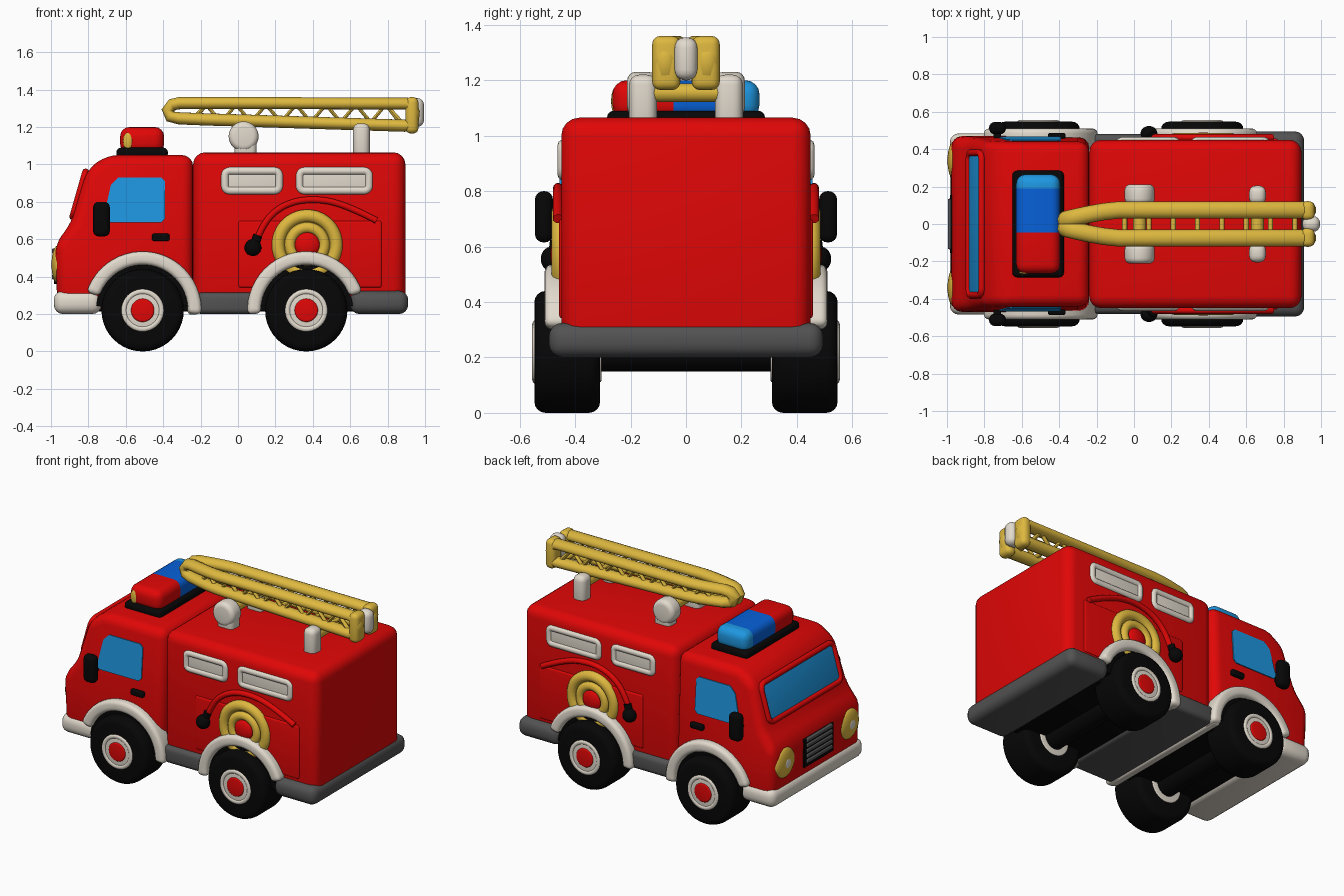
import bpy, bmesh, math
from mathutils import Matrix, Vector

if "Cube" in bpy.data.objects:
    bpy.data.objects.remove(bpy.data.objects["Cube"])


def material(name, r, g, b):
    m = bpy.data.materials.new(name)
    m.use_nodes = True
    m.diffuse_color = (r, g, b, 1)
    node = next(n for n in m.node_tree.nodes if n.type == 'BSDF_PRINCIPLED')
    node.inputs["Base Color"].default_value = (r, g, b, 1)
    node.inputs["Roughness"].default_value = 0.6
    return m


RED = material("red paint", 0.75, 0.002, 0.002)
WHITE = material("warm white", 0.76, 0.7, 0.61)
GREY = material("dark grey", 0.085, 0.085, 0.085)
BLACK = material("black rubber", 0.002, 0.002, 0.002)
YELLOW = material("ladder yellow", 0.73, 0.48, 0.05)
GLASS = material("window blue", 0.013, 0.31, 0.75)
BLUE = material("lamp blue", 0.002, 0.12, 0.7)


def finish(name, bm, *mats):
    bmesh.ops.recalc_face_normals(bm, faces=bm.faces)
    mesh = bpy.data.meshes.new(name)
    bm.to_mesh(mesh)
    bm.free()
    for m in mats:
        mesh.materials.append(m)
    for p in mesh.polygons:
        p.use_smooth = True
    mesh.set_sharp_from_angle(angle=math.radians(40))
    ob = bpy.data.objects.new(name, mesh)
    bpy.context.collection.objects.link(ob)
    return ob


def round_edges(bm, width, segments=4, min_angle=0.1):
    edges = [e for e in bm.edges if e.calc_face_angle(0) > min_angle]
    bmesh.ops.bevel(bm, geom=edges, offset=width, segments=segments,
                    profile=0.5, affect='EDGES', clamp_overlap=True)


def box_mesh(x, y, z, bevel):
    bm = bmesh.new()
    bmesh.ops.create_cube(bm, size=1)
    for v in bm.verts:
        v.co = Vector([(r[0] + r[1]) / 2 + c * (r[1] - r[0]) for c, r in zip(v.co, (x, y, z))])
    round_edges(bm, bevel)
    return bm


def box(name, x, y, z, mat, bevel=0.03):
    return finish(name, box_mesh(x, y, z, bevel), mat)


def side_range(s, a, b):
    return (a, b) if s > 0 else (-b, -a)


def prism(name, pts, y, mat, bevel=0.0, min_angle=0.1, taper=0.0):
    """Extrude an x-z outline along y, optionally narrowing towards the top."""
    bm = bmesh.new()
    face = bm.faces.new([bm.verts.new((px, y[0], pz)) for px, pz in pts])
    ext = bmesh.ops.extrude_face_region(bm, geom=[face])
    for v in ext["geom"]:
        if isinstance(v, bmesh.types.BMVert):
            v.co.y = y[1]
    bmesh.ops.recalc_face_normals(bm, faces=bm.faces)
    if bevel:
        round_edges(bm, bevel, min_angle=min_angle)
    for v in bm.verts:
        v.co.y *= 1 - taper * max(0, v.co.z - 0.6)
    return finish(name, bm, mat)


def disc(name, x, z, r, y, mat, bevel=0.0):
    bm = bmesh.new()
    bmesh.ops.create_cone(bm, cap_ends=True, segments=40, radius1=r, radius2=r, depth=y[1] - y[0],
                          matrix=Matrix.Translation((x, (y[0] + y[1]) / 2, z)) @ Matrix.Rotation(math.pi / 2, 4, 'X'))
    if bevel:
        round_edges(bm, bevel, min_angle=1)
    return finish(name, bm, mat)


def ball(name, centre, size, mat):
    bm = bmesh.new()
    bmesh.ops.create_uvsphere(bm, u_segments=24, v_segments=14, radius=1,
                              matrix=Matrix.Translation(centre) @ Matrix.Diagonal((*size, 1)))
    return finish(name, bm, mat)


def tube(name, pts, r, mat, closed=False, smooth=False):
    cu = bpy.data.curves.new(name, 'CURVE')
    cu.dimensions = '3D'
    cu.bevel_depth, cu.bevel_resolution, cu.use_fill_caps = r, 3, True
    sp = cu.splines.new('NURBS' if smooth else 'POLY')
    sp.points.add(len(pts) - 1)
    for p, co in zip(sp.points, pts):
        p.co = (*co, 1)
    sp.use_cyclic_u = closed
    if smooth:
        sp.use_endpoint_u, sp.order_u = not closed, 3
    tmp = bpy.data.objects.new(name + " path", cu)
    bpy.context.collection.objects.link(tmp)
    bm = bmesh.new()
    bm.from_mesh(tmp.evaluated_get(bpy.context.evaluated_depsgraph_get()).to_mesh())
    bpy.data.objects.remove(tmp)
    return finish(name, bm, mat)


def arc(x, z, r, a0, a1, n=24):
    angles = [math.radians(a0 + (a1 - a0) * i / n) for i in range(n + 1)]
    return [(x + r * math.cos(a), z + r * math.sin(a)) for a in angles]


def ring(name, x, y, z, major, minor, mat):
    pts = [(px, y, pz) for px, pz in arc(x, z, major, 0, 351, 39)]
    return tube(name, pts, minor, mat, closed=True)


def round_rect(u0, u1, w0, w1, r):
    corners = ((u1 - r, w1 - r, 0), (u0 + r, w1 - r, 90), (u0 + r, w0 + r, 180), (u1 - r, w0 + r, 270))
    return [p for u, w, a in corners for p in arc(u, w, r, a, a + 90, 5)]


# Cab and rear body
cab = [(-0.965, 0.24), (-0.98, 0.57), (-0.89, 0.69), (-0.81, 0.97), (-0.7, 1.05), (-0.24, 1.05), (-0.24, 0.24)]
prism("cab", cab, (-0.47, 0.47), RED, bevel=0.06, taper=0.16)
box("rear_body", (-0.24, 0.895), (-0.45, 0.45), (0.24, 1.065), RED, 0.065)

# Windscreen and its raised surround, lying on the sloped cab front
screen = box("windscreen", (-0.004, 0.004), (-0.37, 0.37), (-0.115, 0.115), GLASS, 0.003)
surround = tube("windscreen_surround", [(0, u, w) for u, w in round_rect(-0.38, 0.38, -0.125, 0.125, 0.04)],
                0.018, RED, closed=True)
for part in (screen, surround):
    part.location = (-0.849, 0, 0.84)
    part.rotation_euler = (0, math.atan2(0.08, 0.28), 0)

# Bumpers, sills and underside
box("nose_bumper", (-0.985, -0.73), (-0.485, 0.485), (0.2, 0.325), WHITE, 0.05)
box("cab_tail_sill", (-0.27, -0.21), (-0.49, 0.49), (0.197, 0.3), WHITE, 0.02)
box("middle_sill", (-0.225, 0.11), (-0.48, 0.48), (0.2, 0.315), GREY, 0.03)
box("tail_bumper", (0.6, 0.91), (-0.495, 0.495), (0.2, 0.325), GREY, 0.05)
box("chassis", (-0.8, 0.65), (-0.4, 0.4), (0.215, 0.3), BLACK, 0.01)

# Grille with slats
box("grille", (-0.985, -0.97), (-0.155, 0.155), (0.36, 0.55), BLACK, 0.005)
for i in range(5):
    h = 0.385 + i * 0.035
    box("grille_slat", (-0.995, -0.97), (-0.135, 0.135), (h, h + 0.025), GREY, 0.006)

# Wheels, axles and wheel arches
for name, wx, a0, a1 in (("nose", -0.51, -4, 162), ("tail", 0.365, 18, 184)):
    disc(name + "_axle", wx, 0.22, 0.07, (-0.35, 0.35), BLACK)
    prism(name + "_wheel_well", arc(wx, 0.22, 0.25, 5, 175), (-0.478, 0.478), BLACK)
    for s in (-1, 1):
        disc(name + "_tyre", wx, 0.22, 0.22, side_range(s, 0.31, 0.547), BLACK, 0.04)
        disc(name + "_hub", wx, 0.22, 0.11, side_range(s, 0.305, 0.549), WHITE, 0.008)
        ring(name + "_hub_rim", wx, s * 0.538, 0.22, 0.1, 0.017, WHITE)
        disc(name + "_hub_cap", wx, 0.22, 0.063, side_range(s, 0.5, 0.555), RED, 0.01)
        outline = arc(wx, 0.22, 0.315, a0, a1) + arc(wx, 0.22, 0.243, a1, a0)
        prism(name + "_wheel_arch", outline, side_range(s, 0.4, 0.51), WHITE, 0.025, min_angle=0.8)

for s in (-1, 1):
    # Headlamps
    ball("headlamp", (-0.965, s * 0.34, 0.465), (0.032, 0.1, 0.1), YELLOW)
    ball("headlamp_lens", (-0.976, s * 0.34, 0.465), (0.024, 0.05, 0.05), WHITE)

    # Cab side details
    window = [(-0.72, 0.71), (-0.68, 0.89), (-0.64, 0.93), (-0.41, 0.93), (-0.39, 0.91), (-0.39, 0.71),
              (-0.41, 0.69), (-0.7, 0.69)]
    prism("side_window", window, side_range(s, 0.467, 0.474), GLASS, taper=0.16)
    box("door_handle", (-0.46, -0.365), side_range(s, 0.455, 0.487), (0.59, 0.63), BLACK, 0.012)
    box("wing_mirror", (-0.775, -0.685), side_range(s, 0.48, 0.545), (0.615, 0.8), BLACK, 0.03)
    box("mirror_stalk", (-0.75, -0.71), side_range(s, 0.44, 0.5), (0.67, 0.71), BLACK, 0.01)

    # Framed lockers on the rear body
    for x0, x1 in ((-0.09, 0.24), (0.31, 0.72)):
        box("locker_panel", (x0 + 0.02, x1 - 0.02), side_range(s, 0.44, 0.452), (0.86, 0.965), WHITE, 0.004)
        rim = [(px, s * 0.442, pz) for px, pz in round_rect(x0 + 0.02, x1 - 0.02, 0.86, 0.965, 0.025)]
        tube("locker_frame", rim, 0.022, WHITE, closed=True)

    # Hose reel, hose and nozzle
    box("reel_panel", (0.0, 0.77), side_range(s, 0.43, 0.458), (0.34, 0.7), RED, 0.015)
    disc("reel_back", 0.37, 0.57, 0.16, side_range(s, 0.43, 0.463), YELLOW)
    ring("reel_outer", 0.37, s * 0.45, 0.57, 0.155, 0.036, YELLOW)
    ring("reel_inner", 0.37, s * 0.455, 0.57, 0.092, 0.03, YELLOW)
    ball("reel_centre", (0.37, s * 0.462, 0.57), (0.068, 0.028, 0.068), RED)
    hose = [(0.09, 0.57), (0.13, 0.68), (0.23, 0.78), (0.38, 0.82), (0.57, 0.79), (0.74, 0.7)]
    tube("hose", [(px, s * 0.462, pz) for px, pz in hose], 0.018, RED, smooth=True)
    ball("nozzle", (0.08, s * 0.484, 0.555), (0.045, 0.04, 0.045), BLACK)
    tube("nozzle_neck", [(0.085, s * 0.475, 0.56), (0.105, s * 0.468, 0.62)], 0.024, BLACK)

    # Ladder brackets on the roof
    box("nose_bracket_base", (-0.02, 0.1), side_range(s, 0.105, 0.205), (1.03, 1.16), WHITE, 0.03)
    disc("nose_bracket", 0.03, 1.15, 0.08, side_range(s, 0.105, 0.212), WHITE, 0.03)
    box("tail_bracket", (0.615, 0.705), side_range(s, 0.105, 0.205), (1.03, 1.22), WHITE, 0.035)

    # Broad ladder side frame, closing in to a point at the nose
    def ladder_y(x):
        return s * (0.075 if x > -0.08 else 0.075 - 0.055 * (min(-0.08 - x, 0.3) / 0.3) ** 1.4)

    rail = [(-0.375, 1.29), (-0.35, 1.32), (-0.31, 1.328), (-0.23, 1.328), (-0.16, 1.328), (-0.08, 1.328),
            (0.9, 1.326), (0.93, 1.31), (0.94, 1.28), (0.935, 1.225), (0.92, 1.21), (0.89, 1.207),
            (-0.08, 1.238), (-0.16, 1.24), (-0.23, 1.243), (-0.31, 1.246), (-0.36, 1.256)]
    frame = tube("ladder_rail", [(px, ladder_y(px), pz) for px, pz in rail], 0.034, YELLOW, closed=True)
    for v in frame.data.vertices:
        v.co.y += 0.35 * (v.co.y - ladder_y(v.co.x))
    box("ladder_end", (0.895, 0.965), side_range(s, 0.02, 0.122), (1.165, 1.36), YELLOW, 0.03)
    zigzag = [(-0.25 + i * 0.08, 1.32 if i % 2 else 1.225) for i in range(15)]
    tube("ladder_lattice", [(px, ladder_y(px), pz) for px, pz in zigzag], 0.015, YELLOW)

# Ladder cross pieces and tail roller
for i in range(8):
    x = -0.05 + i * 0.13
    tube("ladder_rung", [(x, -0.08, 1.225), (x, 0.08, 1.225)], 0.014, YELLOW)
for x in (0.03, 0.66):
    tube("bracket_crossbar", [(x, -0.13, 1.155), (x, 0.13, 1.155)], 0.035, YELLOW)
box("ladder_tail_roller", (0.9, 0.995), (-0.042, 0.042), (1.2, 1.355), WHITE, 0.038)

# Roof lamp: black base and dome with red, blue and pale blue zones
box("lamp_base", (-0.65, -0.375), (-0.285, 0.285), (1.03, 1.09), BLACK, 0.025)
bm = box_mesh((-0.63, -0.395), (-0.265, 0.265), (1.06, 1.2), 0.05)
zones = (-0.045, 0.19)
for cut in zones:
    bmesh.ops.bisect_plane(bm, geom=bm.verts[:] + bm.edges[:] + bm.faces[:],
                           plane_co=(0, cut, 0), plane_no=(0, 1, 0))
for f in bm.faces:
    f.material_index = sum(f.calc_center_median().y > cut for cut in zones)
finish("lamp_dome", bm, RED, BLUE, GLASS)
ball("lamp_marker", (-0.588, -0.258, 1.125), (0.026, 0.012, 0.045), YELLOW)
